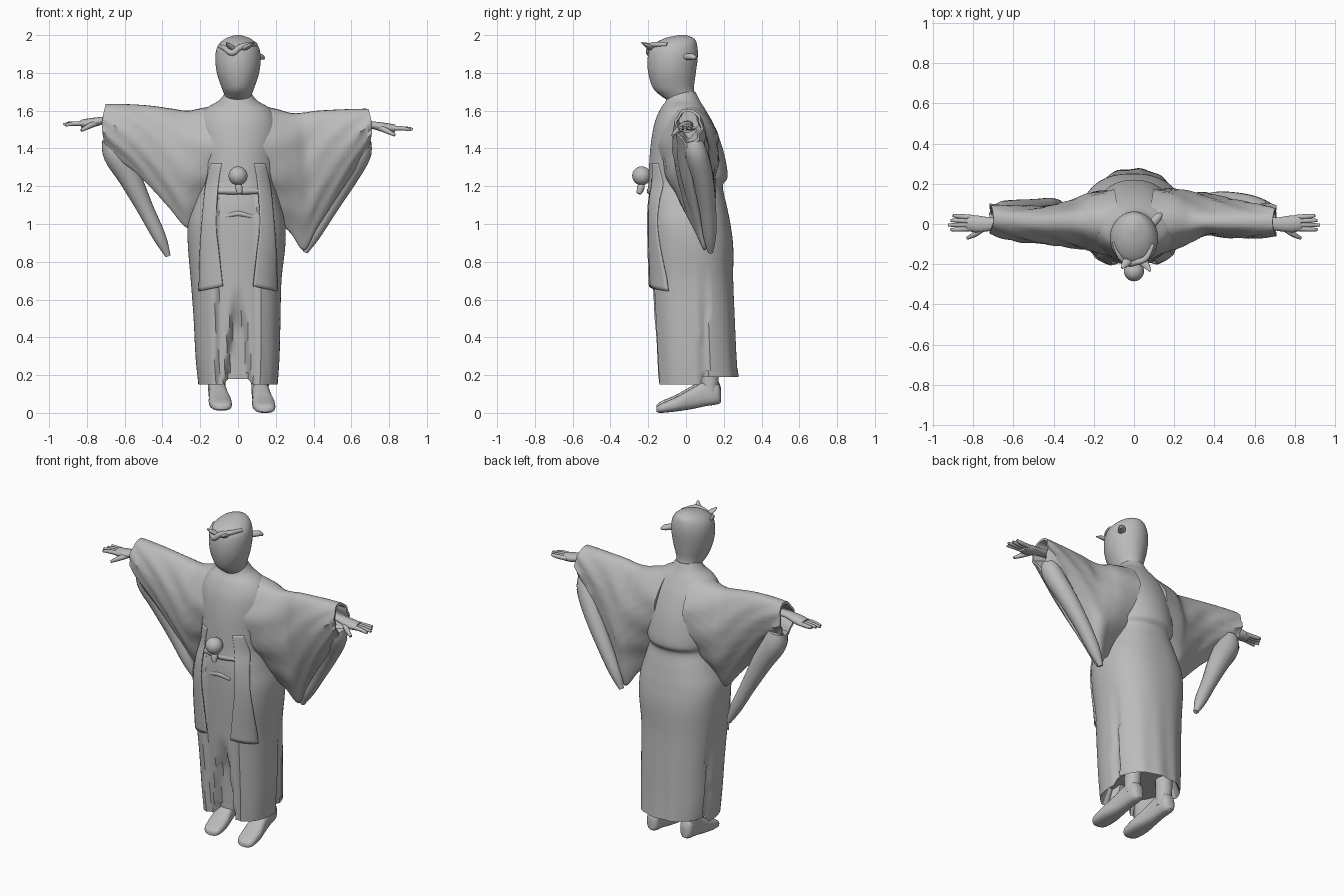
import bpy, bmesh, math
from mathutils import Vector

if "Cube" in bpy.data.objects:
    bpy.data.objects.remove(bpy.data.objects["Cube"])

GREY = (0.5, 0.5, 0.5, 1)
mat = bpy.data.materials.new("plain grey")
mat.use_nodes = True
mat.diffuse_color = GREY
mat.node_tree.nodes["Principled BSDF"].inputs["Base Color"].default_value = GREY


def finish(name, bm):
    bmesh.ops.recalc_face_normals(bm, faces=bm.faces)
    mesh = bpy.data.meshes.new(name)
    bm.to_mesh(mesh)
    bm.free()
    mesh.materials.append(mat)
    obj = bpy.data.objects.new(name, mesh)
    bpy.context.collection.objects.link(obj)
    bpy.ops.object.select_all(action="DESELECT")
    obj.select_set(True)
    bpy.context.view_layer.objects.active = obj
    bpy.ops.object.shade_smooth_by_angle(angle=math.radians(45))
    return obj


def spline(rows, steps):
    """Smooth in-between rows through the given ones."""
    out = []
    for i in range(len(rows) - 1):
        quad = [rows[max(i - 1, 0)], rows[i], rows[i + 1], rows[min(i + 2, len(rows) - 1)]]
        for k in range(steps):
            t = k / steps
            out.append([b + t / 2 * (c - a + t * (2*a - 5*b + 4*c - d + t * (3*(b - c) + d - a)))
                        for a, b, c, d in zip(*quad)])
    return out + [list(rows[-1])]


def loft(name, rings, closed=True):
    bm = bmesh.new()
    loops = [[bm.verts.new(p) for p in ring] for ring in rings]
    n = len(loops[0])
    for low, high in zip(loops, loops[1:]):
        for i in range(n if closed else n - 1):
            j = (i + 1) % n
            bm.faces.new((low[i], low[j], high[j], high[i]))
    if closed:
        bm.faces.new(loops[0])
        bm.faces.new(loops[-1])
    return finish(name, bm)


def power(v, p):
    return math.copysign(abs(v) ** p, v)


def clamp(v):
    return max(0, min(1, v))


def angles(n):
    return [2 * math.pi * i / n for i in range(n)]


def oval(row, n, p):
    """Level ring from height, left, right, front and back."""
    z, x0, x1, y0, y1 = row
    return [Vector(((x0 + x1) / 2 + (x1 - x0) / 2 * power(math.cos(a), p),
                    (y0 + y1) / 2 + (y1 - y0) / 2 * power(math.sin(a), p), z)) for a in angles(n)]


def shrink(ring, scale, shift):
    mid = sum(ring, Vector()) / len(ring)
    return [mid + (v - mid) * scale + Vector(shift) for v in ring]


def tube(name, points, flat=1.0, n=16):
    """Rounded rod through points of x, y, z, radius."""
    rows = spline(points, 5)
    rings = []
    for i, r in enumerate(rows):
        t = Vector(rows[min(i + 1, len(rows) - 1)][:3]) - Vector(rows[max(i - 1, 0)][:3])
        side = t.cross(Vector((0, 0, 1)))
        if side.length < 1e-5:
            side = Vector((1, 0, 0))
        side.normalize()
        up = side.cross(t).normalized()
        rings.append([Vector(r[:3]) + r[3] * (side * math.cos(a) + up * flat * math.sin(a))
                      for a in angles(n)])
    return loft(name, rings)


# Robe body: height, left, right, front, back
BODY = [(.15, -.21, .21, -.17, .275), (.3, -.225, .22, -.175, .265), (.5, -.235, .225, -.185, .257),
        (.7, -.25, .23, -.195, .25), (.88, -.265, .25, -.205, .25), (1, -.265, .25, -.21, .235),
        (1.1, -.235, .225, -.21, .215), (1.2, -.2, .2, -.2, .195), (1.25, -.205, .205, -.197, .22),
        (1.35, -.215, .215, -.193, .207), (1.45, -.22, .22, -.183, .178), (1.54, -.21, .21, -.165, .14),
        (1.61, -.17, .17, -.135, .1), (1.655, -.1, .1, -.105, .072), (1.7, -.066, .066, -.1, .05)]
body_rows = spline(BODY, 6)


def squareness(z):
    return .85 + .15 * clamp((z - 1.15) / .2)


def drape(v):
    """Centre recess, trouser split, pleats and uneven hem."""
    x, y, z = v
    if y < 0 and z < 1.18:
        v.y += .025 * clamp((.12 - abs(x)) / .02)
        if z < .65:
            split = clamp((.03 + .09 * (.65 - z) - abs(x)) / .02)
            v.y += .05 * split * clamp((.65 - z) / .2)
            if z < .2:
                v.z += .03 * split
    if z < .8:
        v.y += .006 * math.sin(x * 55) * (.8 - z)
        if .08 < y < .12:
            v.x *= 1 - .06 * clamp((.8 - z) * 3)
    if z < .2 and y > .09:
        v.z += .04
    return v


body = [[drape(v) for v in oval(r, 96, squareness(r[0]))] for r in body_rows]
loft("robe_body", [shrink(body[0], .85, (0, 0, .1)), shrink(body[0], .96, (0, 0, .01))] + body)


# Open coat fronts laid over the robe
def front_y(x, z):
    z_row = min(body_rows, key=lambda r: abs(r[0] - z))
    _, x0, x1, y0, y1 = z_row
    u = min(.97, abs((2 * x - x0 - x1) / (x1 - x0)))
    e = 2 / squareness(z)
    return (y0 + y1) / 2 - (y1 - y0) / 2 * (1 - u ** e) ** (1 / e)


PANEL = [(.67, .08, .205), (.85, .1, .2), (1, .115, .19), (1.2, .105, .17), (1.32, .085, .14)]
for side, label in ((1, "left"), (-1, "right")):
    grid = []
    for z, a, b in spline(PANEL, 6):
        xs = [a + (b - a) * i / 10 for i in range(11)]
        lift = .008 * min(1, (1.36 - z) / .2) - .004
        grid.append([(side * x, front_y(side * x, z) - lift, z - (.2 * (x - a) if z < .7 else 0))
                     for x in xs])
    obj = loft(label + "_coat_front", grid, closed=False)
    thick = obj.modifiers.new("cloth", "SOLIDIFY")
    thick.thickness = .01
    thick.offset = 0

# Belt, its knot, pompon and tassel
tube("belt", [(-.11, -.17, 1.175, .015), (0, -.188, 1.175, .02), (.11, -.17, 1.175, .015)])
tube("belt_knot", [(-.07, -.172, 1.04, .012), (0, -.177, 1.055, .016), (.07, -.172, 1.04, .012)])
bm = bmesh.new()
bmesh.ops.create_uvsphere(bm, u_segments=24, v_segments=16, radius=.05)
bmesh.ops.translate(bm, verts=bm.verts, vec=(0, -.235, 1.255))
finish("pompon", bm)
tube("tassel", [(0, -.235, 1.22, .015), (.005, -.24, 1.19, .02), (.01, -.25, 1.16, .012)])


# Sleeves: reach, top, bottom, upper middle, half depth, lower middle
def sleeve(name, side, rows):
    rings = []
    for x, top, low, y0, w, y1 in spline(rows, 5):
        ring = []
        for a in angles(40):
            v = (1 - power(math.cos(a), .8)) / 2
            depth = w * (1 + .5 * math.sin(math.pi * v) - .65 * v)
            fold = .008 * math.sin(v * 20 + x * 25) * math.sin(math.pi * v)
            ring.append(Vector((side * (x + .02 * math.sin(math.pi * v)), y0 + (y1 - y0) * v
                                + power(math.sin(a), .8) * depth + fold, top + (low - top) * v)))
        rings.append(ring)
    inner = shrink(rings[-1], .85, (0, 0, 0))
    loft(name, rings + [inner, shrink(inner, .8, (-.08 * side, 0, .02))])


sleeve("left_sleeve", 1, [
    (.08, 1.635, 1.1, .005, .135, .02), (.2, 1.61, 1.02, .015, .12, .04), (.28, 1.588, .95, .01, .1, .07),
    (.35, 1.59, .86, .01, .08, .1), (.42, 1.6, .98, .01, .078, .07), (.55, 1.607, 1.18, .01, .073, .03),
    (.65, 1.61, 1.33, .01, .065, .03), (.69, 1.61, 1.4, .01, .06, .02)])
tube("left_sleeve_fall", [(.655, .035, 1.44, .05), (.645, .055, 1.37, .06), (.575, .09, 1.24, .055),
                          (.48, .115, 1.08, .045), (.4, .125, .94, .035), (.355, .13, .85, .014)])
sleeve("right_sleeve", -1, [
    (.08, 1.635, 1.1, .005, .135, .02), (.2, 1.612, 1.03, .015, .12, 0), (.27, 1.6, .98, .01, .1, -.01),
    (.36, 1.612, 1.08, .01, .085, -.02), (.45, 1.625, 1.18, .01, .075, -.025),
    (.55, 1.633, 1.28, .015, .07, -.02), (.65, 1.636, 1.35, .025, .065, 0), (.7, 1.636, 1.4, .03, .06, .02)])
tube("right_sleeve_fall", [(-.665, .04, 1.45, .055), (-.645, .045, 1.37, .07), (-.575, .06, 1.25, .062),
                           (-.49, .08, 1.08, .045), (-.415, .095, .93, .035), (-.37, .105, .83, .014)])

# Hands and feet
for side, label, z in ((1, "left", 1.51), (-1, "right", 1.535)):
    tube(label + "_palm", [(.6 * side, .01, z + .02, .03), (.7 * side, 0, z + .015, .032),
                           (.78 * side, 0, z, .042), (.83 * side, .005, z - .005, .036)], flat=.6)
    for k in range(4):
        y = -.022 + k * .018
        tip = .925 - .012 * abs(k - 1)
        tube(f"{label}_finger_{k + 1}", [(.8 * side, y, z - .003, .013), (.87 * side, y * 1.2, z - .004, .012),
                                        (tip * side, y * 1.3, z - .012 + .004 * k, .007)], n=10)
    tube(label + "_thumb", [(.75 * side, -.02, z, .016), (.79 * side, -.05, z - .018, .014),
                            (.83 * side, -.07, z - .04, .008)], n=10)

# Shoe rows: depth, sole, top, half width
SHOE = [(-.155, .005, .03, .025), (-.13, 0, .05, .052), (-.05, .008, .085, .06), (.03, .02, .13, .05),
        (.1, .035, .165, .045), (.165, .045, .16, .04), (.185, .055, .12, .02)]
for cx, label, lift in ((.13, "left", 0), (-.1, "right", .012)):
    rings = [[Vector((cx - .1 * y + w * power(math.cos(a), .75), y,
                      lift + (low + top) / 2 + (top - low) / 2 * power(math.sin(a), .75))) for a in angles(24)]
             for y, low, top, w in spline(SHOE, 4)]
    loft(label + "_shoe", rings)
    tube(label + "_ankle", [(cx - .012, .125, .1, .045), (cx - .015, .125, .2, .048), (cx - .02, .12, .3, .05)])

# Head: height, left, right, front, back
HEAD = [(1.62, -.05, .05, -.08, .04), (1.655, -.064, .064, -.1, .05), (1.68, -.07, .07, -.135, .05),
        (1.72, -.086, .086, -.175, .042), (1.8, -.112, .112, -.2, .052), (1.88, -.12, .12, -.203, .062),
        (1.94, -.108, .108, -.185, .06), (1.98, -.07, .07, -.12, .045), (2, -.015, .015, -.04, 0)]
loft("head", [oval(r, 48, 1) for r in spline(HEAD, 5)])

# Knotted headband and its loose ends
tube("headband", [(-.1, -.09, 1.94, .01), (-.07, -.16, 1.93, .014), (-.03, -.195, 1.905, .016),
                  (.01, -.19, 1.935, .016), (.06, -.17, 1.95, .014), (.095, -.1, 1.95, .01)])
tube("right_headband_peak", [(-.02, -.17, 1.92, .025), (-.045, -.2, 1.945, .018), (-.06, -.22, 1.96, .005)], flat=.6)
tube("left_headband_peak", [(.02, -.17, 1.925, .025), (.06, -.205, 1.945, .018), (.08, -.235, 1.96, .005)], flat=.6)
tube("headband_knot", [(.09, .0, 1.885, .022), (.12, .035, 1.885, .02), (.138, .05, 1.875, .008)], flat=.8)
